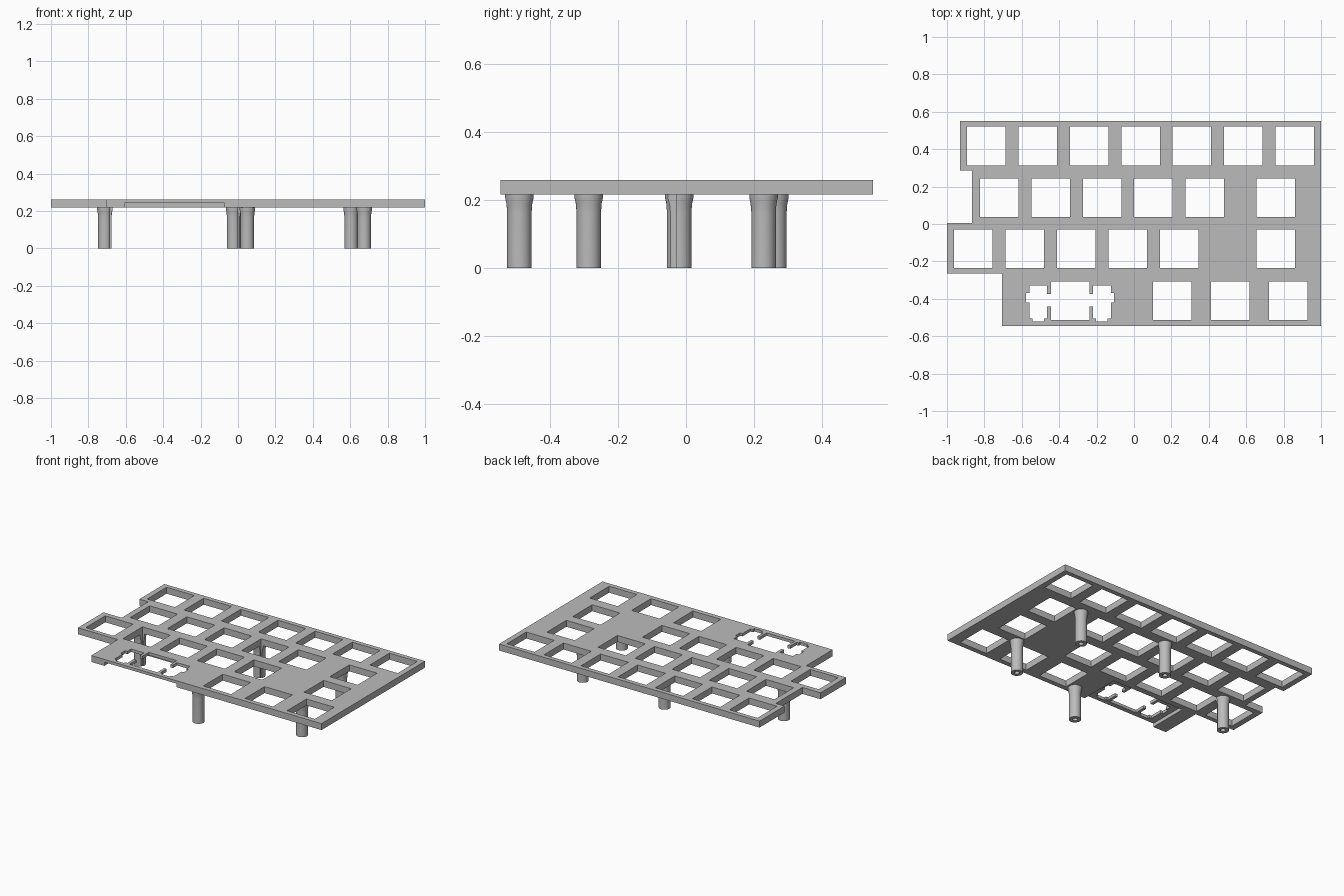
import bpy, bmesh, math
from mathutils import Matrix

cube = bpy.data.objects.get("Cube")
if cube:
    bpy.data.objects.remove(cube)

PLATE_BOTTOM, PLATE_TOP = 0.217, 0.26

grey = bpy.data.materials.new("plain grey")
grey.use_nodes = True
grey.diffuse_color = (0.5, 0.5, 0.5, 1)
grey.node_tree.nodes["Principled BSDF"].inputs["Base Color"].default_value = (0.5, 0.5, 0.5, 1)


def finish(name, bm):
    bmesh.ops.recalc_face_normals(bm, faces=bm.faces)
    mesh = bpy.data.meshes.new(name)
    bm.to_mesh(mesh)
    bm.free()
    mesh.materials.append(grey)
    obj = bpy.data.objects.new(name, mesh)
    bpy.context.collection.objects.link(obj)
    return obj


def prism(bm, outline, z0, z1):
    face = bm.faces.new([bm.verts.new((x, y, z0)) for x, y in outline])
    top = bmesh.ops.extrude_face_region(bm, geom=[face])["geom"]
    verts = [v for v in top if isinstance(v, bmesh.types.BMVert)]
    bmesh.ops.translate(bm, vec=(0, 0, z1 - z0), verts=verts)


def rect(x0, x1, y0, y1):
    return [(x0, y0), (x1, y0), (x1, y1), (x0, y1)]


def activate(obj):
    bpy.ops.object.select_all(action="DESELECT")
    obj.select_set(True)
    bpy.context.view_layer.objects.active = obj


def cut(obj, cutter):
    activate(obj)
    mod = obj.modifiers.new("cut", "BOOLEAN")
    mod.operation, mod.solver, mod.object = "DIFFERENCE", "EXACT", cutter
    bpy.ops.object.modifier_apply(modifier=mod.name)


# Stepped plate
bm = bmesh.new()
prism(bm, [(-0.93, 0.55), (-0.93, 0.285), (-0.865, 0.285), (-0.865, 0.005),
           (-1, 0.005), (-1, -0.265), (-0.705, -0.265), (-0.705, -0.545),
           (1, -0.545), (1, 0.55)], PLATE_BOTTOM, PLATE_TOP)
plate = finish("plate", bm)

# Square key openings, row by row: row centre y, then opening centres x
PITCH, HALF = 0.275, 0.103
rows = [
    (0.417, [-0.79 + PITCH * i for i in range(7)]),
    (0.14, [-0.721 + PITCH * i for i in range(5)] + [0.757]),
    (-0.133, [-0.859 + PITCH * i for i in range(5)] + [0.757]),
    (-0.41, [0.205 + 0.31 * i for i in range(3)]),
]
bm = bmesh.new()
for y, centres in rows:
    for x in centres:
        prism(bm, rect(x - HALF, x + HALF, y - HALF, y + HALF), -0.1, 0.4)

# Wide-key opening with a mirrored pair of side slots
half = [(0.103, -0.307), (0.103, -0.375), (0.122, -0.375), (0.122, -0.33),
        (0.218, -0.33), (0.218, -0.37), (0.235, -0.37), (0.235, -0.42),
        (0.218, -0.42), (0.218, -0.505), (0.2, -0.505), (0.2, -0.52),
        (0.138, -0.52), (0.138, -0.505), (0.122, -0.505), (0.122, -0.44),
        (0.103, -0.44), (0.103, -0.513)]
WIDE_X = -0.342
prism(bm, [(WIDE_X + x, y) for x, y in half]
      + [(WIDE_X - x, y) for x, y in reversed(half)], -0.1, 0.4)
openings = finish("openings_cutter", bm)

# Underside recess around the wide opening
bm = bmesh.new()
prism(bm, rect(-0.608, -0.072, -0.7, -0.275), 0.1, 0.241)
recess = finish("recess_cutter", bm)
cut(plate, recess)
cut(plate, openings)

# Hollow support posts with flared tops
profile = [(0, 0.12), (0.015, 0.12), (0.015, 0), (0.036, 0), (0.036, 0.165),
           (0.038, 0.19), (0.042, 0.208), (0.042, 0.222), (0, 0.222)]
places = {"front_post": (0.05, -0.49), "front_left_post": (0.675, -0.286),
          "right_post": (-0.712, -0.02), "back_left_post": (0.605, 0.228),
          "back_post": (-0.023, 0.26)}
for name, (x, y) in places.items():
    bm = bmesh.new()
    verts = [bm.verts.new((r, 0, z)) for r, z in profile]
    edges = [bm.edges.new(pair) for pair in zip(verts, verts[1:])]
    bmesh.ops.spin(bm, geom=verts + edges, cent=(0, 0, 0), axis=(0, 0, 1),
                   angle=math.tau, steps=32, use_duplicate=False)
    bmesh.ops.remove_doubles(bm, verts=bm.verts, dist=0.0001)
    bm.transform(Matrix.Translation((x, y, 0)))
    post = finish(name, bm)
    cut(post, openings)
    activate(post)
    bpy.ops.object.shade_smooth_by_angle(angle=math.radians(35))

for cutter in (openings, recess):
    bpy.data.objects.remove(cutter)
